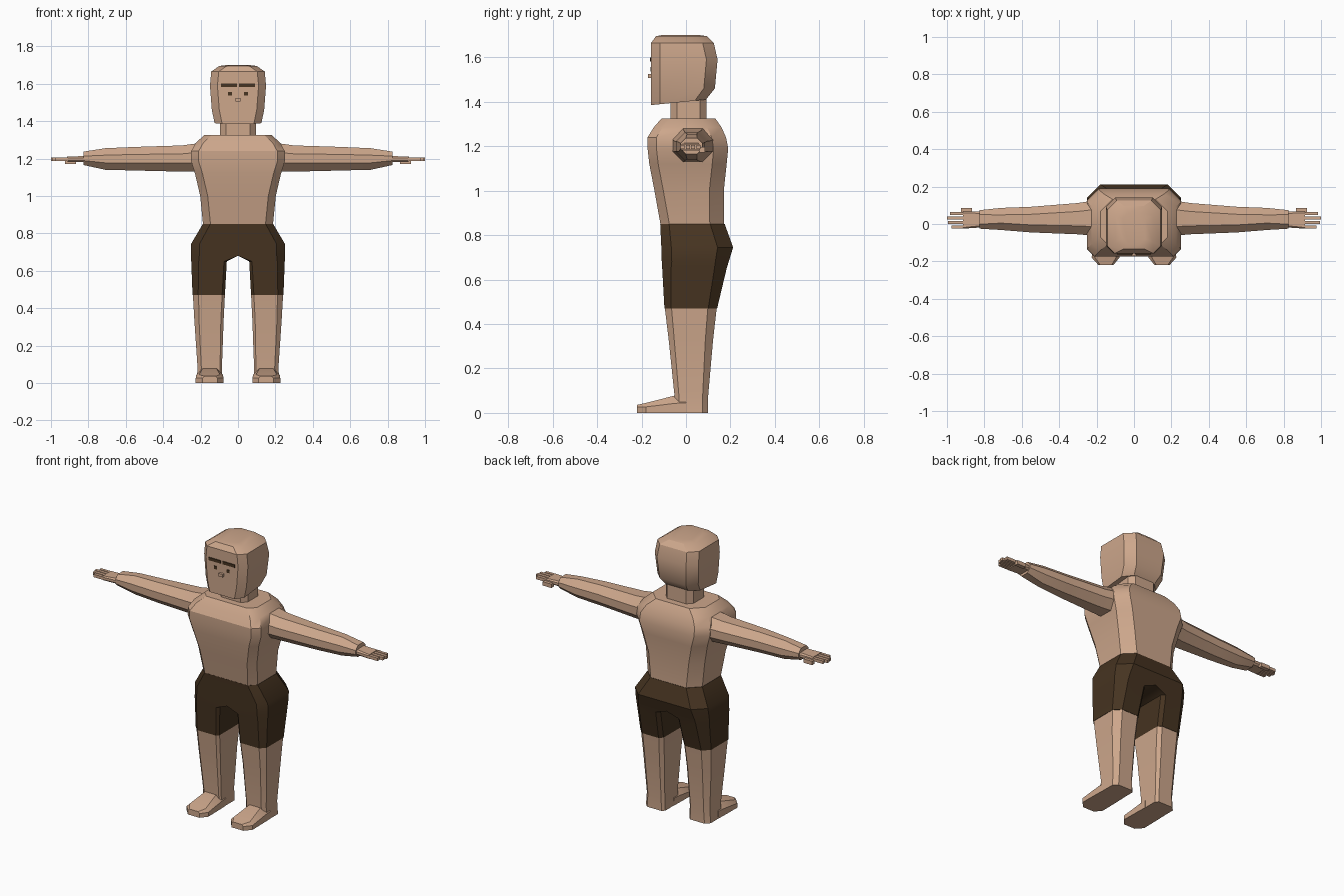
import bpy
import bmesh
import math

cube = bpy.data.objects.get("Cube")
if cube:
    bpy.data.objects.remove(cube, do_unlink=True)


def material(name, rgb):
    m = bpy.data.materials.new(name)
    m.use_nodes = True
    m.diffuse_color = (*rgb, 1)
    m.node_tree.nodes["Principled BSDF"].inputs["Base Color"].default_value = (*rgb, 1)
    return m


SKIN = material("skin tan", (0.61, 0.385, 0.26))
CLOTH = material("dark brown cloth", (0.062, 0.034, 0.015))


def ring(a0, a1, b0, b1, c):
    """Rectangle with cut corners, c = cuts at (a0b0, a1b0, a1b1, a0b1)."""
    if not isinstance(c, tuple):
        c = (c,) * 4
    p, q, r, s = c
    return [(a0, b0 + p), (a0 + p, b0), (a1 - q, b0), (a1, b0 + q),
            (a1, b1 - r), (a1 - r, b1), (a0 + s, b1), (a0, b1 - s)]


def place(axis, pos, a, b):
    return {"x": (pos, a, b), "y": (a, pos, b), "z": (a, b, pos)}[axis]


def loft(name, axis, sections, mat, mirror=False, open_middle=False):
    """Skin a row of sections (pos, a0, a1, b0, b1, cuts) along an axis."""
    bm = bmesh.new()
    rows = [[bm.verts.new(place(axis, s[0], a, b)) for a, b in ring(*s[1:])]
            for s in sections]
    for lo, hi in zip(rows, rows[1:]):
        for i in range(8):
            j = (i + 1) % 8
            bm.faces.new((lo[i], lo[j], hi[j], hi[i]))
    bm.faces.new(rows[0])
    bm.faces.new(rows[-1])
    return finish(name, bm, mat, mirror, open_middle)


def boxes(name, parts, mat, mirror=False):
    """Several boxes (x0, x1, y0, y1, z0, z1) in one object."""
    bm = bmesh.new()
    for x0, x1, y0, y1, z0, z1 in parts:
        vs = bmesh.ops.create_cube(bm, size=1)["verts"]
        for v in vs:
            v.co = (x0 if v.co.x < 0 else x1, y0 if v.co.y < 0 else y1,
                    z0 if v.co.z < 0 else z1)
    return finish(name, bm, mat, mirror)


def finish(name, bm, mat, mirror=False, open_middle=False):
    bmesh.ops.remove_doubles(bm, verts=bm.verts, dist=1e-5)
    bmesh.ops.recalc_face_normals(bm, faces=bm.faces)
    if open_middle:
        inner = [f for f in bm.faces if all(abs(v.co.x) < 1e-4 for v in f.verts)]
        bmesh.ops.delete(bm, geom=inner, context="FACES")
    me = bpy.data.meshes.new(name)
    bm.to_mesh(me)
    bm.free()
    me.materials.append(mat)
    ob = bpy.data.objects.new(name, me)
    bpy.context.collection.objects.link(ob)
    bpy.ops.object.select_all(action="DESELECT")
    ob.select_set(True)
    bpy.context.view_layer.objects.active = ob
    bpy.ops.object.shade_smooth_by_angle(angle=math.radians(30))
    if mirror:
        ob.modifiers.new("mirror", "MIRROR")
    return ob


# Torso: (z, half width, front y, back y)
torso = [(0.85, 0.187, -0.115, 0.172), (1.0, 0.202, -0.142, 0.17),
         (1.12, 0.23, -0.165, 0.183), (1.19, 0.252, -0.173, 0.19),
         (1.24, 0.25, -0.173, 0.18), (1.285, 0.225, -0.145, 0.16),
         (1.325, 0.18, -0.11, 0.132)]
loft("torso", "z", [(z, -w, w, f, b, (0.04, 0.04, 0.065, 0.065))
                    for z, w, f, b in torso], SKIN)

# Neck and head
loft("neck", "z", [(1.3, -0.095, 0.095, -0.07, 0.092, 0.03),
                   (1.44, -0.095, 0.095, -0.07, 0.092, 0.03)], SKIN)
HC = (0.04, 0.04, 0.05, 0.05)
head = loft("head", "z", [(1.385, -0.125, 0.125, -0.157, 0.09, HC),
                          (1.46, -0.14, 0.14, -0.157, 0.13, HC),
                          (1.59, -0.15, 0.15, -0.157, 0.142, HC),
                          (1.665, -0.143, 0.143, -0.157, 0.125, HC),
                          (1.695, -0.1, 0.1, -0.135, 0.095, HC),
                          (1.7, -0.06, 0.06, -0.11, 0.06, 0.03)], SKIN)
# Raise the jaw line towards the back
for v in head.data.vertices:
    if v.co.z < 1.39:
        v.co.z += 0.025 * (v.co.y + 0.157) / 0.247

# Face
boxes("eyebrows", [(0.006, 0.09, -0.162, -0.154, 1.582, 1.6)], CLOTH, True)
boxes("eyes", [(0.033, 0.053, -0.16, -0.154, 1.537, 1.556)], CLOTH, True)
boxes("nose", [(-0.014, 0.014, -0.172, -0.154, 1.506, 1.524)], SKIN)

# Shorts: one half from trouser leg to waist, joined at the middle
loft("shorts", "z", [(0.47, 0.07, 0.243, -0.097, 0.14, (0.015, 0.03, 0.04, 0.02)),
                     (0.65, 0.06, 0.25, -0.107, 0.183, (0.015, 0.04, 0.055, 0.02)),
                     (0.68, 0, 0.252, -0.109, 0.192, (0, 0.045, 0.06, 0)),
                     (0.745, 0, 0.25, -0.111, 0.212, (0, 0.045, 0.07, 0)),
                     (0.85, 0, 0.188, -0.116, 0.174, (0, 0.04, 0.065, 0))],
     CLOTH, True, True)

# Legs and feet
loft("legs", "z", [(0, 0.083, 0.222, -0.05, 0.1, (0.01, 0.02, 0.025, 0.015)),
                   (0.08, 0.086, 0.216, -0.052, 0.1, (0.01, 0.02, 0.025, 0.015)),
                   (0.33, 0.077, 0.233, -0.078, 0.122, (0.015, 0.025, 0.035, 0.02)),
                   (0.47, 0.07, 0.241, -0.095, 0.138, (0.015, 0.03, 0.04, 0.02))],
     SKIN, True)
loft("feet", "y", [(-0.22, 0.11, 0.19, 0, 0.036, (0, 0, 0.01, 0.01)),
                   (-0.18, 0.078, 0.226, 0, 0.045, (0, 0, 0.018, 0.018)),
                   (-0.05, 0.08, 0.224, 0, 0.078, (0, 0, 0.035, 0.035)),
                   (0.0, 0.082, 0.222, 0, 0.08, (0, 0, 0.035, 0.035))],
     SKIN, True)

# Arms
loft("arms", "x", [(0.19, -0.065, 0.13, 1.13, 1.285, 0.05),
                   (0.3, -0.055, 0.112, 1.13, 1.27, 0.045),
                   (0.55, -0.045, 0.092, 1.136, 1.262, 0.04),
                   (0.71, -0.032, 0.086, 1.14, 1.255, 0.037),
                   (0.825, -0.025, 0.074, 1.165, 1.237, 0.024)], SKIN, True)

# Hands: palm, thumb and four fingers
loft("palms", "x", [(0.81, -0.018, 0.066, 1.18, 1.214, 0.01),
                    (0.915, -0.025, 0.066, 1.183, 1.21, 0.006)], SKIN, True)
fingers = [(0.91, tip, y - 0.009, y + 0.009, 1.188, 1.206)
           for y, tip in ((-0.016, 0.975), (0.008, 0.995), (0.032, 1.0), (0.056, 0.985))]
boxes("fingers", fingers, SKIN, True)
boxes("thumbs", [(0.865, 0.925, 0.06, 0.085, 1.172, 1.196)], SKIN, True)
